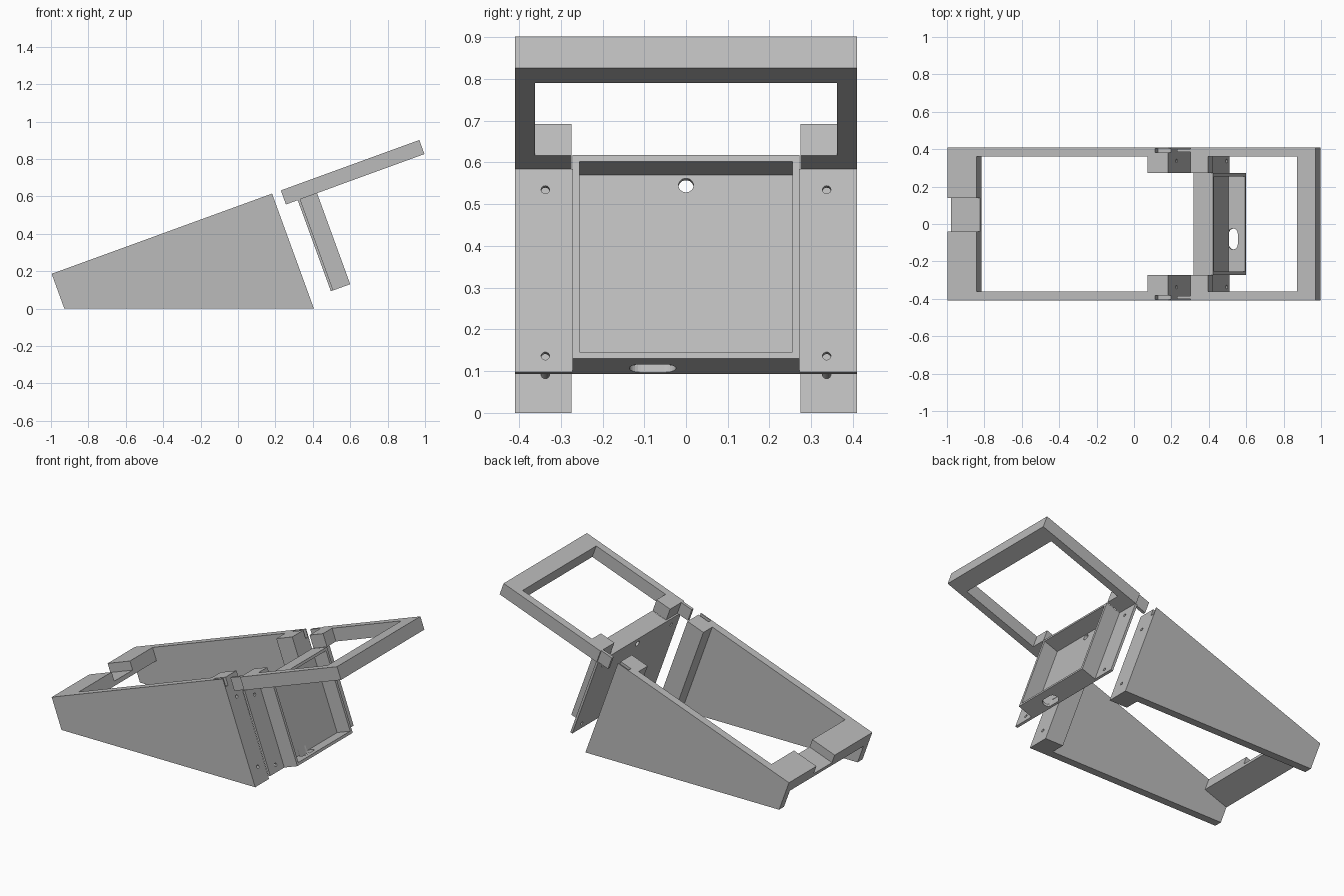
import bpy, bmesh
from math import radians, cos, sin, pi
from mathutils import Matrix, Vector

cube = bpy.data.objects.get("Cube")
if cube:
    bpy.data.objects.remove(cube)

# Tilted working frame: u along the slope, y across, v normal to the slope.
# Its origin is the upper back edge of the body.
FRAME = Matrix.Translation((0.182, 0, 0.615)) @ Matrix.Rotation(radians(-20), 4, 'Y')

grey = bpy.data.materials.new("light grey plastic")
grey.use_nodes = True
grey.diffuse_color = (0.5, 0.5, 0.5, 1)
grey.node_tree.nodes["Principled BSDF"].inputs["Base Color"].default_value = grey.diffuse_color


def prism(name, points, sweep):
    """Extrude a planar outline given in the tilted frame."""
    bm = bmesh.new()
    face = bm.faces.new([bm.verts.new(p) for p in points])
    top = bmesh.ops.extrude_face_region(bm, geom=[face])["geom"]
    moved = [g for g in top if isinstance(g, bmesh.types.BMVert)]
    bmesh.ops.translate(bm, verts=moved, vec=Vector(sweep))
    bmesh.ops.recalc_face_normals(bm, faces=bm.faces)
    mesh = bpy.data.meshes.new(name)
    bm.to_mesh(mesh)
    bm.free()
    mesh.transform(FRAME)
    mesh.materials.append(grey)
    obj = bpy.data.objects.new(name, mesh)
    bpy.context.collection.objects.link(obj)
    return obj


def box(name, u, y, v):
    corners = [(u[0], y[0], v[0]), (u[1], y[0], v[0]), (u[1], y[0], v[1]), (u[0], y[0], v[1])]
    return prism(name, corners, (0, y[1] - y[0], 0))


def hole(u0, u1, y, v, r):
    """Round cutter running along u."""
    ring = [(u0, y + r * cos(a), v + r * sin(a)) for a in (2 * pi * i / 24 for i in range(24))]
    return prism("hole_cutter", ring, (u1 - u0, 0, 0))


def combine(target, tool, operation='DIFFERENCE'):
    mod = target.modifiers.new("combine", 'BOOLEAN')
    mod.operation, mod.solver, mod.object = operation, 'EXACT', tool
    bpy.context.view_layer.objects.active = target
    bpy.ops.object.modifier_apply(modifier=mod.name)
    bpy.data.objects.remove(tool)


HALF, INNER, TRAY = 0.41, 0.362, 0.274   # half widths: outside, between walls, between flanges
THICK = 0.08                             # lid and front bar thickness
FRONT, BAR = -1.254, -1.09               # front bar extents
BACK = 0.117                             # back plate position
BOTTOM = -0.598                          # lower edge of plate and tray
SCREWS = [(s * 0.337, v) for s in (-1, 1) for v in (-0.133, -0.557)]

# Wedge body: side walls, back flanges and notched front bar
body = prism("wedge_body", [(FRONT, -HALF, 0), (0, -HALF, 0), (0, -HALF, -0.6545),
                            (FRONT, -HALF, -0.198)], (0, 2 * HALF, 0))
combine(body, box("cutter", (BAR, -0.117), (-INNER, INNER), (-1, 1)))
combine(body, box("cutter", (-0.2, 1), (-TRAY, TRAY), (-1, 1)))
combine(body, box("cutter", (-2, BAR + 0.05), (-INNER, INNER), (-1, -THICK)))
combine(body, box("cutter", (-2, BAR + 0.05), (-0.04, 0.14), (-0.055, 1)))
for side in (-1, 1):
    y = sorted((side * 0.382, side * 0.404))
    combine(body, box("cutter", (-0.075, 1), y, (-0.05, 1)))
for y, v in SCREWS:
    combine(body, hole(-0.09, 0.05, y, v, 0.01))

# Lid frame: open rectangle with corner blocks and hinge tabs
lid = box("lid_frame", (0.127, 0.838), (-HALF, HALF), (-THICK, 0))
combine(lid, box("cutter", (0.226, 0.734), (-INNER, INNER), (-1, 1)))
combine(lid, box("cutter", (0, 0.3), (-TRAY, TRAY), (-1, 1)))
for side in (-1, 1):
    y = sorted((side * 0.384, side * 0.402))
    combine(lid, box("tab", (0.05, 0.15), y, (-THICK, 0)), 'UNION')

# Back panel: thin plate carrying an open tray
panel = box("back_panel", (BACK, BACK + 0.014), (-HALF, HALF), (BOTTOM, -THICK))
combine(panel, box("tray", (BACK + 0.005, 0.227), (-TRAY + 0.002, TRAY - 0.002),
                   (BOTTOM, -THICK)), 'UNION')
combine(panel, box("cutter", (BACK + 0.014, 1), (-0.255, 0.255), (BOTTOM + 0.016, -THICK - 0.016)))
combine(panel, hole(0, 0.2, 0, -0.122, 0.018))
for y, v in SCREWS:
    combine(panel, hole(0, 0.3, y, v, 0.01))

# Cable slot through the tray's lower wall
slot = []
for i in range(26):
    end = 1 if i < 13 else -1
    a = pi * (i - (i >= 13)) / 12 - pi / 2
    slot.append((0.157 + 0.028 * sin(a), -0.08 + end * 0.028 + 0.028 * cos(a), BOTTOM - 0.05))
combine(panel, prism("slot_cutter", slot, (0, 0, 0.1)))
